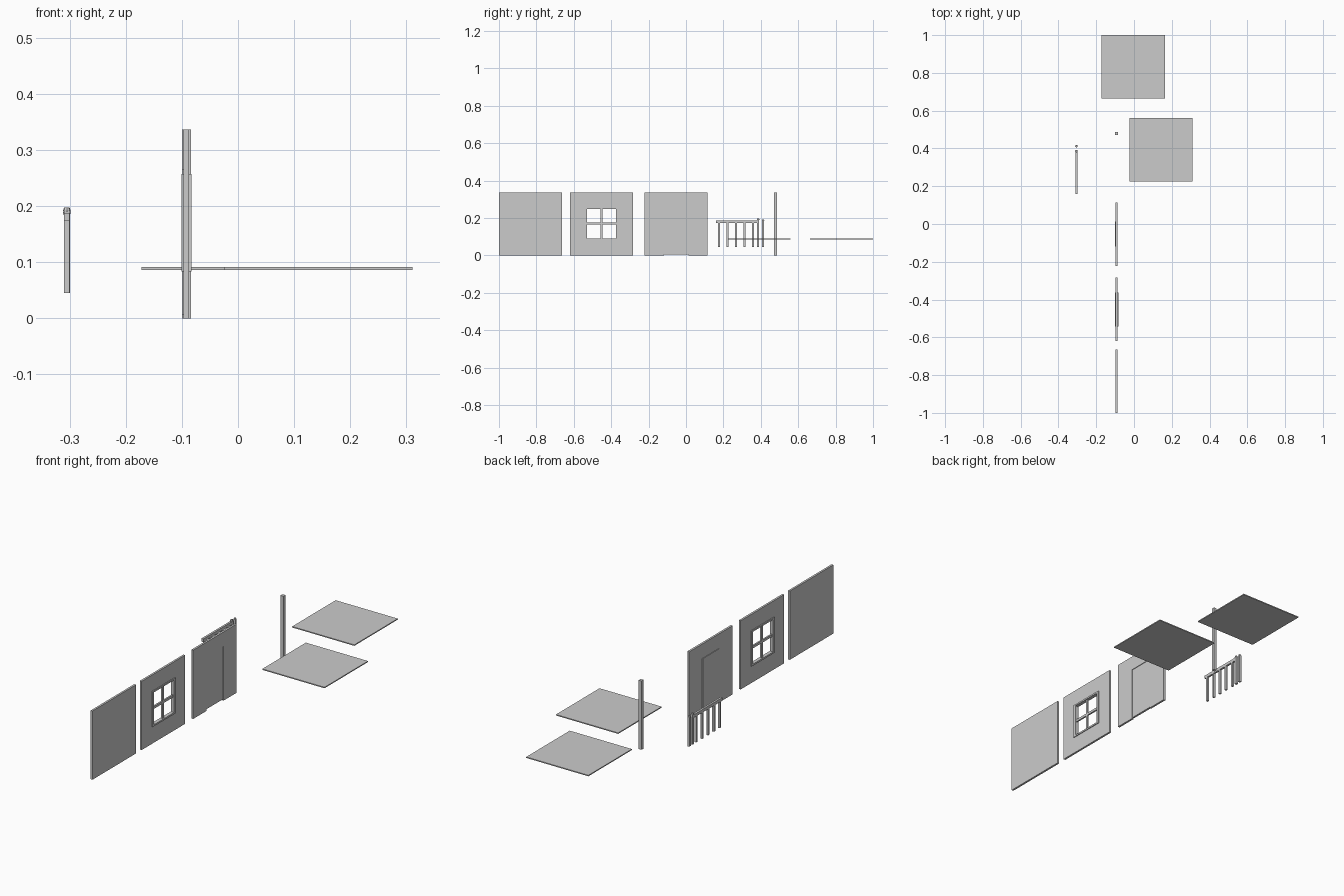
import bpy, bmesh, math
from mathutils import Matrix, Vector

if "Cube" in bpy.data.objects:
    bpy.data.objects.remove(bpy.data.objects["Cube"])

S = 0.336          # module size of walls and floors
WX = -0.092        # wall plane


def make(name, boxes, knobs=()):
    """One object from boxes (x0,x1,y0,y1,z0,z1) and octagonal caps (x,y,z,r,h)."""
    bm = bmesh.new()
    for x0, x1, y0, y1, z0, z1 in boxes:
        mat = (Matrix.Translation(((x0 + x1) / 2, (y0 + y1) / 2, (z0 + z1) / 2))
               @ Matrix.Diagonal((x1 - x0, y1 - y0, z1 - z0, 1)))
        bmesh.ops.create_cube(bm, size=1, matrix=mat)
    for x, y, z, r, h in knobs:
        for dz, ra, rb in ((-h / 4, r * 0.75, r), (h / 4, r, r * 0.75)):
            bmesh.ops.create_cone(bm, cap_ends=True, segments=8, radius1=ra, radius2=rb,
                                  depth=h / 2, matrix=Matrix.Translation((x, y, z + dz)))
    me = bpy.data.meshes.new(name)
    bm.to_mesh(me)
    bm.free()
    ob = bpy.data.objects.new(name, me)
    bpy.context.collection.objects.link(ob)
    return ob


def panel(name, outer, inner=None, half=0.005):
    """Upright slab in the wall plane with an optional rectangular hole; (y0,y1,z0,z1)."""
    bm = bmesh.new()

    def loop(r, x):
        y0, y1, z0, z1 = r
        return [bm.verts.new((x, y, z)) for y, z in ((y0, z0), (y1, z0), (y1, z1), (y0, z1))]
    rings = [[loop(r, x) for r in (outer, inner)] for x in (WX - half, WX + half)]
    for i in range(4):
        j = (i + 1) % 4
        for o, n in rings:
            bm.faces.new((o[i], o[j], n[j], n[i]))
        for k in range(2):
            a, b = rings[0][k], rings[1][k]
            bm.faces.new((a[i], a[j], b[j], b[i]))
    bmesh.ops.recalc_face_normals(bm, faces=bm.faces)
    me = bpy.data.meshes.new(name)
    bm.to_mesh(me)
    bm.free()
    ob = bpy.data.objects.new(name, me)
    bpy.context.collection.objects.link(ob)
    return ob


# Plain wall
make("plain_wall", [(WX - 0.005, WX + 0.005, -1.0, -1.0 + S, 0, S)])

# Window wall with trim and crossed glazing bars
wy, wz = -0.452, 0.17
panel("window_wall", (wy - S / 2, wy + S / 2, 0, S), (wy - 0.079, wy + 0.079, wz - 0.08, wz + 0.08))
panel("window_trim", (wy - 0.09, wy + 0.09, wz - 0.087, wz + 0.087),
      (wy - 0.077, wy + 0.077, wz - 0.079, wz + 0.079), 0.009)
make("window_bars", [(WX - 0.004, WX + 0.004, wy - 0.005, wy + 0.005, wz - 0.079, wz + 0.079),
                     (WX - 0.004, WX + 0.004, wy - 0.077, wy + 0.077, wz - 0.006, wz + 0.006)])

# Door wall: two sides and a lintel around a slightly offset door
dy = -0.222
d0, d1, dz = -0.118, 0.013, 0.265
x0, x1 = WX - 0.005, WX + 0.005
make("door_wall", [(x0, x1, dy, d0, 0, S), (x0, x1, d1, dy + S, 0, S), (x0, x1, d0, d1, dz, S)])
make("door", [(x0 - 0.003, x1 - 0.003, d0, d1, 0.006, dz)])

# Corner post
make("corner_post", [(WX - 0.008, WX + 0.008, 0.470, 0.486, 0, S)])

# Floor and ceiling tiles
for name, x, y in (("floor_tile", -0.025, 0.224), ("ceiling_tile", -0.172, 1.0 - S)):
    make(name, [(x, x + S, y, y + S, 0.086, 0.091)])

# Railing: handrail, five balusters, end post and a separate post
rx = -0.305
make("handrail", [(rx - 0.005, rx + 0.005, 0.16, 0.385, 0.173, 0.188)])
make("balusters", [(rx - 0.005, rx + 0.005, y - 0.005, y + 0.005, 0.045, 0.174)
                   for y in (0.176 + 0.0455 * i for i in range(5))])
for name, y, top in (("rail_end_post", 0.386, 0.197), ("rail_post", 0.412, 0.193)):
    make(name, [(rx - 0.0055, rx + 0.0055, y - 0.0055, y + 0.0055, 0.045, top - 0.006)],
         [(rx, y, top - 0.005, 0.0068, 0.010)])
